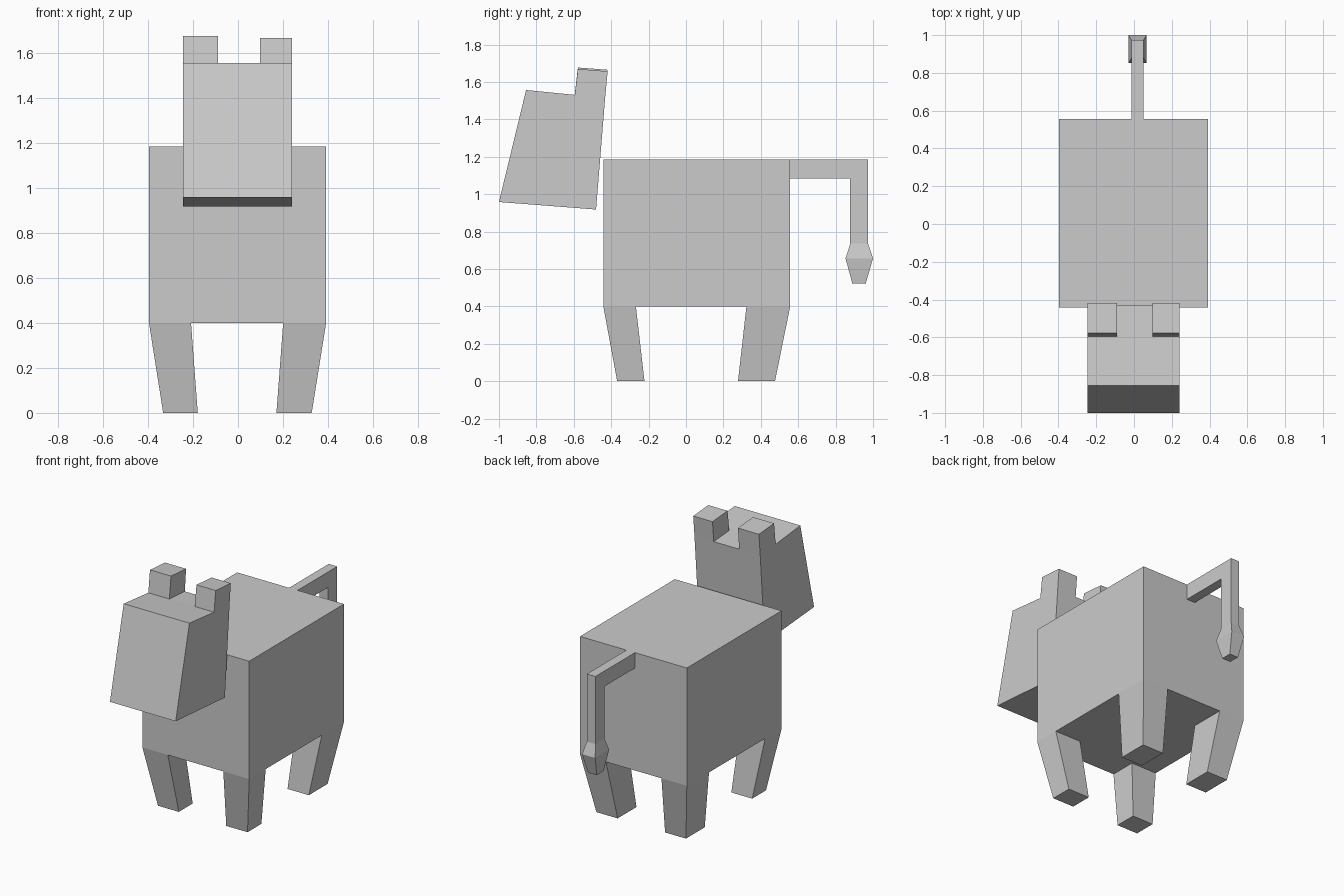
import bpy

if "Cube" in bpy.data.objects:
    bpy.data.objects.remove(bpy.data.objects["Cube"])


def make_object(name, verts, faces):
    mesh = bpy.data.meshes.new(name)
    mesh.from_pydata(verts, [], faces)
    mesh.update()
    obj = bpy.data.objects.new(name, mesh)
    bpy.context.collection.objects.link(obj)
    bpy.context.view_layer.objects.active = obj
    bpy.ops.object.mode_set(mode='EDIT')
    bpy.ops.mesh.select_all(action='SELECT')
    bpy.ops.mesh.normals_make_consistent(inside=False)
    bpy.ops.object.mode_set(mode='OBJECT')
    return obj


def loft(name, loops, cap_start=True):
    """Skin matching loops of points; the start cap can be left off where it joins another part."""
    n = len(loops[0])
    verts = [p for loop in loops for p in loop]
    faces = [(k * n + i, k * n + (i + 1) % n, (k + 1) * n + (i + 1) % n, (k + 1) * n + i)
             for k in range(len(loops) - 1) for i in range(n)]
    faces.append(tuple(range(len(verts) - n, len(verts))))
    if cap_start:
        faces.append(tuple(range(n)))
    return make_object(name, verts, faces)


def rect(x0, x1, y0, y1, z):
    return [(x0, y0, z), (x1, y0, z), (x1, y1, z), (x0, y1, z)]


def prism(name, profile, x0, x1):
    """Side profile (y, z) extruded across x."""
    return loft(name, [[(x, y, z) for y, z in profile] for x in (x0, x1)])


# Body
X0, X1, Y0, Y1 = -0.396, 0.392, -0.442, 0.557
BELLY, BACK = 0.4, 1.186
loft("body", [rect(X0, X1, Y0, Y1, BELLY), rect(X0, X1, Y0, Y1, BACK)])

# Legs: x and y extents at the belly, then at the foot
leg_x = {"left": (X0, -0.209, -0.333, -0.179), "right": (0.201, X1, 0.171, 0.328)}
leg_y = {"front": (Y0, -0.268, -0.368, -0.222), "back": (0.323, Y1, 0.278, 0.476)}
for side, (xa, xb, xc, xd) in leg_x.items():
    for end, (ya, yb, yc, yd) in leg_y.items():
        loft(f"{end}_leg_{side}",
             [rect(xa, xb, ya, yb, BELLY), rect(xc, xd, yc, yd, 0)], cap_start=False)

# Head: a wedge leaning forward at the muzzle
prism("head", [(-1.0, 0.958), (-0.481, 0.918), (-0.432, 1.519),
               (-0.595, 1.531), (-0.855, 1.557)], -0.245, 0.24)

# Ears
for side, x0, x1, top in (("left", -0.245, -0.09, 1.677), ("right", 0.098, 0.24, 1.669)):
    prism(f"ear_{side}", [(-0.595, 1.531), (-0.432, 1.519),
                          (-0.419, top - 0.012), (-0.578, top)], x0, x1)

# Tail: square section swept back, then down into a flared tuft
T0, T1 = -0.013, 0.05
corner_in, corner_out = (0.878, 1.083), (0.974, BACK)
sections = [[(T0, y0, z0), (T1, y0, z0), (T1, y1, z1), (T0, y1, z1)]
            for (y0, z0), (y1, z1) in (((Y1, 1.083), (Y1, BACK)), (corner_in, corner_out))]
sections += [rect(T0, T1, 0.878, 0.974, 0.735),
             rect(-0.03, 0.067, 0.853, 1.0, 0.657),
             rect(-0.014, 0.05, 0.889, 0.961, 0.523)]
loft("tail", sections, cap_start=False)
